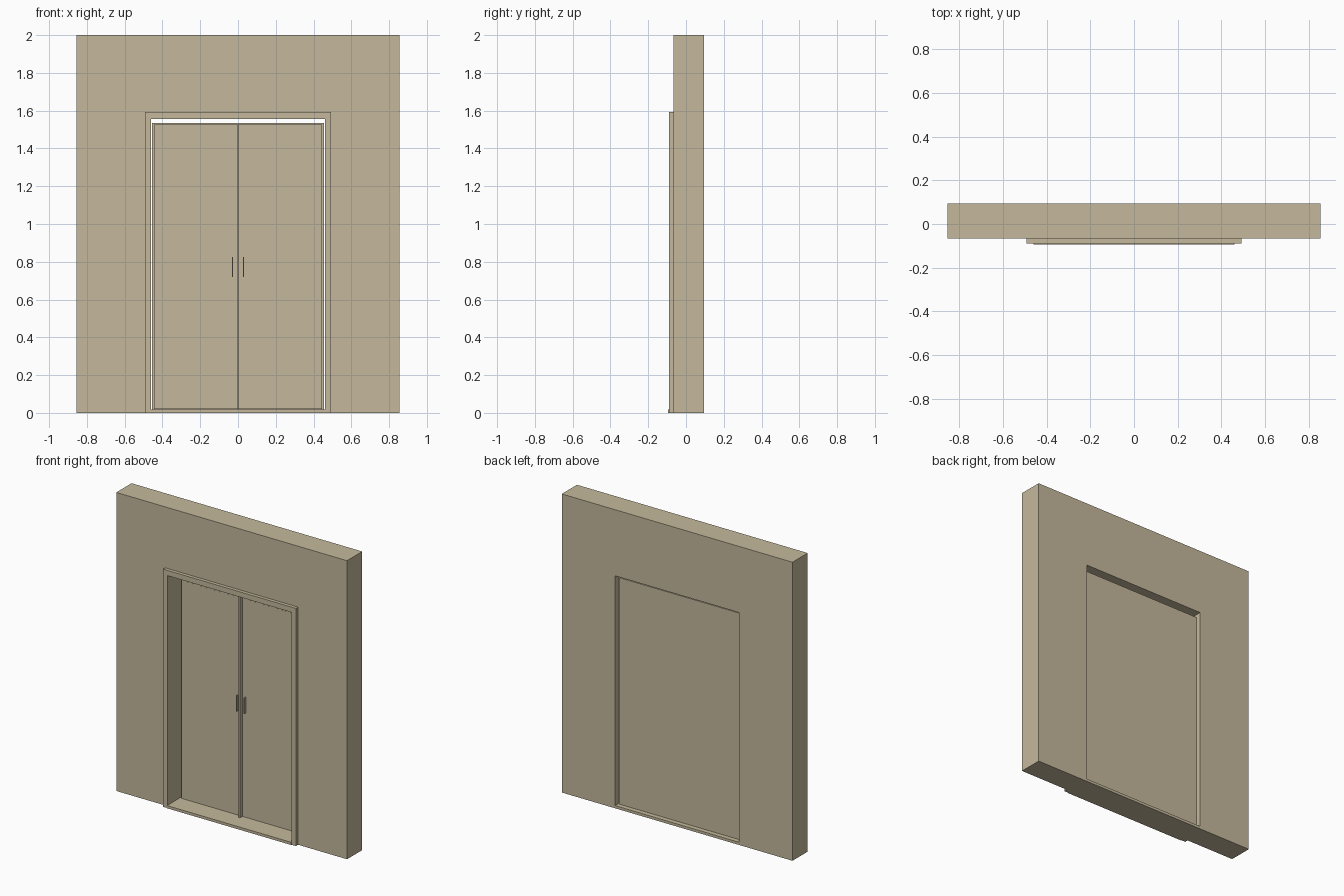
import bpy

if "Cube" in bpy.data.objects:
    bpy.data.objects.remove(bpy.data.objects["Cube"])


def material(name, rgb):
    m = bpy.data.materials.new(name)
    m.diffuse_color = (*rgb, 1)
    m.use_nodes = True
    m.node_tree.nodes["Principled BSDF"].inputs["Base Color"].default_value = m.diffuse_color
    return m


tan = material("warm_tan", (0.56, 0.485, 0.335))


def box(name, x0, x1, y0, y1, z0, z1):
    bpy.ops.mesh.primitive_cube_add(size=1)
    o = bpy.context.object
    o.name = name
    o.location = ((x0 + x1) / 2, (y0 + y1) / 2, (z0 + z1) / 2)
    o.scale = (x1 - x0, y1 - y0, z1 - z0)
    bpy.ops.object.transform_apply(location=True, rotation=False, scale=True)
    o.data.materials.append(tan)
    return o


def pair(name, x0, x1, *rest):
    box(name + "_right", x0, x1, *rest)
    box(name + "_left", -x1, -x0, *rest)


W, OPEN, TOP = 0.855, 0.46, 1.557
FRONT, BACK = -0.067, 0.094

# Wall around the opening
pair("wall_side", OPEN, W, FRONT, BACK, 0, 2)
box("wall_header", -OPEN, OPEN, FRONT, BACK, TOP, 2)

# Casing on the front of the wall
pair("casing_side", OPEN, 0.492, -0.09, FRONT, 0, 1.592)
box("casing_top", -OPEN, OPEN, -0.09, FRONT, TOP, 1.592)

# Sill
box("sill", -OPEN, OPEN, -0.094, BACK, 0, 0.018)

# Door backing, leaves, thin panels, and handles
box("door_backing", -0.455, 0.455, 0.05, 0.062, 0.018, 1.535)
pair("door_leaf", 0.005, 0.445, 0.038, 0.05, 0.02, 1.527)
pair("door_panel", 0.04, 0.41, 0.0375, 0.04, 0.12, 1.48)
pair("handle", 0.026, 0.032, 0.022, 0.038, 0.72, 0.825)

# Meeting strip between the leaves
box("meeting_strip", -0.006, 0.006, 0.012, 0.05, 0.02, 1.527)
